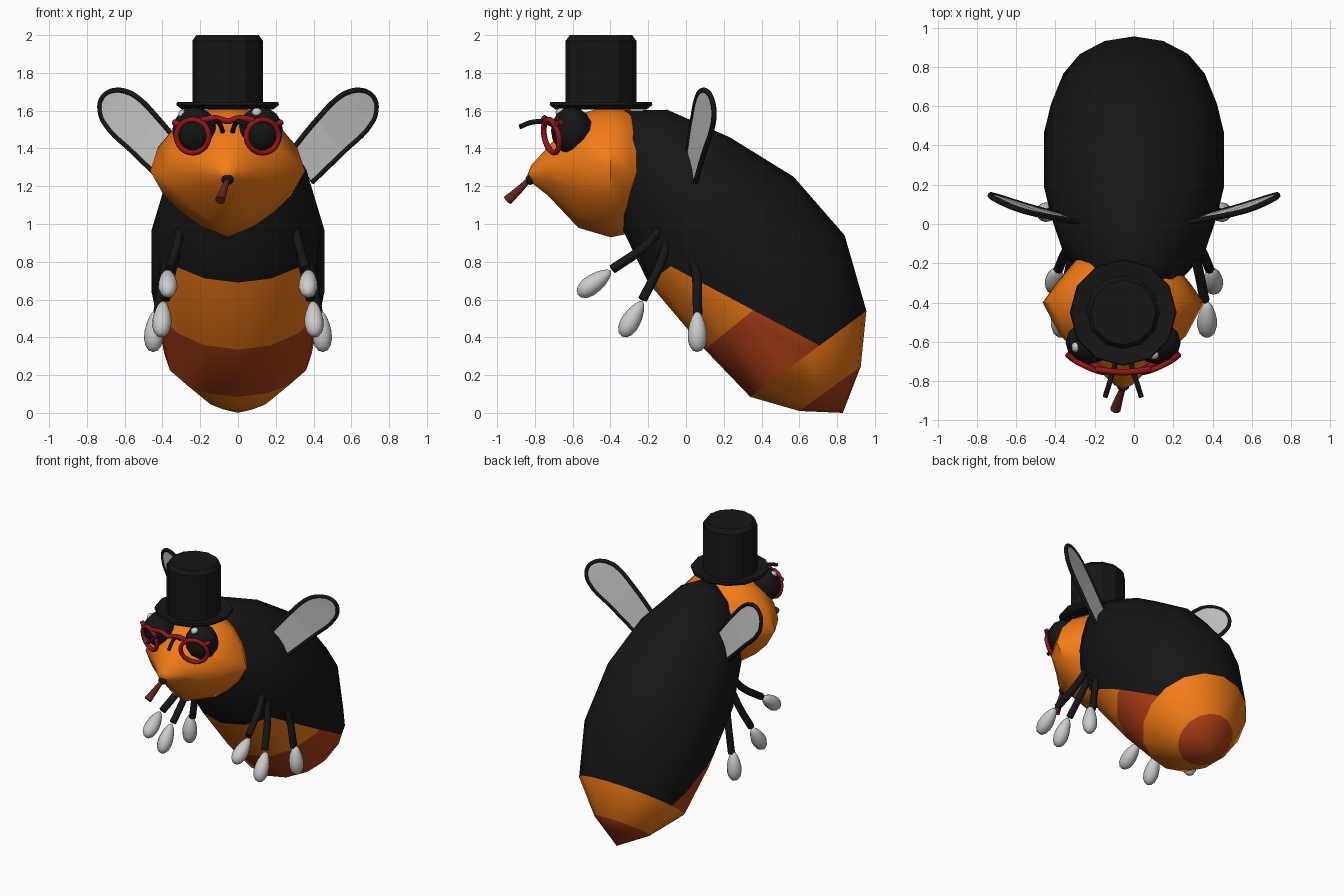
import bpy, bmesh, math
from mathutils import Vector as V

if "Cube" in bpy.data.objects:
    bpy.data.objects.remove(bpy.data.objects["Cube"])

def mat(name, r, g, b):
    m = bpy.data.materials.new(name)
    m.diffuse_color = (r, g, b, 1)
    m.use_nodes = True
    m.node_tree.nodes["Principled BSDF"].inputs["Base Color"].default_value = m.diffuse_color
    return m

BLACK = mat("black", .008, .008, .008)
ORANGE = mat("orange", .9, .2, .008)
RED = mat("rust", .42, .05, .008)
FRAME = mat("frame_red", .3, .008, .01)
BROWN = mat("brown", .12, .02, .012)
CX = -.055  # head is slightly off centre

def finish(name, bm, mats, angle=None):
    bmesh.ops.recalc_face_normals(bm, faces=bm.faces[:])
    me = bpy.data.meshes.new(name)
    bm.to_mesh(me)
    bm.free()
    ob = bpy.data.objects.new(name, me)
    bpy.context.collection.objects.link(ob)
    for m in mats:
        me.materials.append(m)
    if angle:
        bpy.ops.object.select_all(action='DESELECT')
        ob.select_set(True)
        bpy.context.view_layer.objects.active = ob
        bpy.ops.object.shade_smooth_by_angle(angle=math.radians(angle))
    return ob

def loft(rings, start, end, bands=None):
    """Skin rings of points and close both ends on a tip point."""
    bm = bmesh.new()
    rows = [[bm.verts.new(start)]] + [[bm.verts.new(p) for p in r] for r in rings] + [[bm.verts.new(end)]]
    for k, (a, b) in enumerate(zip(rows, rows[1:])):
        n = max(len(a), len(b))
        for i in range(n):
            j = (i + 1) % n
            if len(a) == 1:
                f = bm.faces.new((a[0], b[i], b[j]))
            elif len(b) == 1:
                f = bm.faces.new((a[i], a[j], b[0]))
            else:
                f = bm.faces.new((a[i], a[j], b[j], b[i]))
            f.material_index = bands[k] if bands else 0
    return bm

def tube(name, pts, r, m=None, cyclic=False, radii=None):
    cu = bpy.data.curves.new(name, 'CURVE')
    cu.dimensions = '3D'
    cu.bevel_depth, cu.bevel_resolution, cu.resolution_u = r, 2, 5
    cu.use_fill_caps = True
    s = cu.splines.new('BEZIER')
    s.bezier_points.add(len(pts) - 1)
    s.use_cyclic_u = cyclic
    for i, p in enumerate(pts):
        b = s.bezier_points[i]
        b.co = p
        b.handle_left_type = b.handle_right_type = 'AUTO'
        b.radius = radii[i] if radii else 1
    if m:
        cu.materials.append(m)
    ob = bpy.data.objects.new(name, cu)
    bpy.context.collection.objects.link(ob)

def blob(name, loc, size, m=None, direction=None, taper=0, seg=12):
    bm = bmesh.new()
    bmesh.ops.create_uvsphere(bm, u_segments=seg, v_segments=8, radius=1)
    q = V(direction).to_track_quat('Z', 'Y') if direction else None
    for v in bm.verts:
        t = 1 + taper * v.co.z
        c = V((v.co.x * size[0] * t, v.co.y * size[1] * t, v.co.z * size[2]))
        v.co = (q @ c if q else c) + V(loc)
    finish(name, bm, [m] if m else [], 60)

# Body: tilted rings given by front point, back point and half width
N = 16
prof = [((-.42, 1.33), (-.1, 1.605), .2), ((-.33, .96), (.23, 1.46), .385),
        ((-.2, .69), (.57, 1.25), .457), ((.1, .335), (.84, .94), .457),
        ((.34, .085), (.955, .54), .39), ((.6, .01), (.925, .245), .205)]
rings = []
for f, b, w in prof:
    f, b = V((0, *f)), V((0, *b))
    rings.append([(f + b) / 2 + (b - f) / 2 * math.cos(a) + V((w * math.sin(a), 0, 0))
                  for a in (2 * math.pi * i / N for i in range(N))])
bm = loft(rings, (0, -.33, 1.6), (0, .83, .0), [0, 0, 0, 1, 2, 3, 4])
# Slanted colour edge between the black back and the striped belly
p, n = V((0, -.05, .76)), V((0, .405, .76))
fs = [f for f in bm.faces if f.material_index in (1, 2)]
geom = fs + list({e for f in fs for e in f.edges}) + list({v for f in fs for v in f.verts})
bmesh.ops.bisect_plane(bm, geom=geom, plane_co=p, plane_no=n, dist=1e-4)
for f in bm.faces:
    if f.material_index in (1, 2) and (f.calc_center_median() - p).dot(n) > 0:
        f.material_index = 0
finish("body", bm, [BLACK, ORANGE, RED, ORANGE, RED], 30)

# Head: diamond-like sections tapering forward to the snout
def section(y, rx, rz, zc=1.28):
    out = []
    for i in range(16):
        a = 2 * math.pi * i / 16
        c, s = math.cos(a), math.sin(a)
        e = 1.75 if s > 0 else 1.4
        k = (abs(c) ** e + abs(s) ** e) ** (-1 / e)
        out.append((CX + rx * c * k, y, zc + rz * s * k))
    return out
bm = loft([section(-.17, .23, .22), section(-.3, .34, .33), section(-.4, .41, .35),
           section(-.57, .32, .3), section(-.73, .14, .13), section(-.82, .045, .045, 1.265)],
          (CX, -.14, 1.28), (CX, -.84, 1.26))
finish("head", bm, [ORANGE], 50)

# Top hat: one turned profile
def turned(r, z):
    return [(CX + r * math.cos(math.tau * i / 12), -.45 + r * math.sin(math.tau * i / 12), z) for i in range(12)]
bm = loft([turned(*q) for q in [(.24, 1.605), (.272, 1.63), (.268, 1.645), (.187, 1.63), (.187, 1.97), (.165, 2.0)]],
          (CX, -.45, 1.605), (CX, -.45, 2.0))
finish("top_hat", bm, [BLACK])

# Eyes, spectacle rims and feelers, left and right of the head centre
for s, side in ((-1, "left"), (1, "right")):
    blob(side + "_eye", (CX + s * .175, -.605, 1.495), (.118, .11, .125), BLACK)
    rim = []
    for i in range(12):
        a = math.tau * i / 12
        dx = .085 * math.cos(a)
        rim.append((CX + s * (.185 + dx), -.712 + .45 * dx - .015 * math.sin(a), 1.465 + .087 * math.sin(a)))
    tube(side + "_spectacle_rim", rim, .015, FRAME, True)
    tube(side + "_rim_corner", [(CX + s * .255, -.685, 1.525), (CX + s * .285, -.662, 1.54)], .016, FRAME)
    tube(side + "_feeler", [(CX + s * .02, -.62, 1.47), (CX + s * .045, -.73, 1.535),
                            (CX + s * .07, -.81, 1.54), (CX + s * .092, -.88, 1.515)], .013, BLACK)
tube("spectacle_bridge", [(CX - .14, -.74, 1.55), (CX - .06, -.75, 1.56), (CX, -.755, 1.545),
                          (CX + .06, -.75, 1.56), (CX + .14, -.74, 1.55)], .016, FRAME)
blob("left_eye_glint", (-.295, -.625, 1.575), (.022, .03, .03))
blob("right_eye_glint", (.1, -.66, 1.59), (.028, .03, .025))

# Nose and cigar
blob("nose", (CX, -.825, 1.235), (.032, .025, .028), BLACK)
tube("cigar", [(CX, -.83, 1.235), (-.075, -.885, 1.18), (-.095, -.945, 1.125)], .027, BROWN, radii=[.5, .75, 1])

# Wings: grey membrane with a black rim, open at the root
outline = [(.285, .01, 1.39), (.42, .035, 1.555), (.54, .06, 1.675), (.59, .075, 1.7), (.635, .092, 1.708), (.69, .118, 1.695),
           (.725, .138, 1.655), (.73, .148, 1.6), (.71, .145, 1.54), (.55, .095, 1.375), (.39, .05, 1.22)]
for s, side in ((-1, "left"), (1, "right")):
    pts = [(s * x, y, z) for x, y, z in outline]
    bm = bmesh.new()
    vs = [bm.verts.new(q) for q in pts]
    for i in range(5):
        j = 10 - i
        bm.faces.new([vs[i], vs[i + 1], vs[j - 1], vs[j]] if i < 4 else [vs[4], vs[5], vs[6]])
    wing = finish(side + "_wing", bm, [])
    wing.modifiers.new("thickness", 'SOLIDIFY').thickness = .012
    wing.modifiers["thickness"].offset = 0
    tube(side + "_wing_rim", pts, .014, BLACK)

# Three pairs of legs with drop-shaped feet: path, foot centre, foot direction
legs = [("front", [(.3, -.12, .99), (.325, -.22, .88), (.36, -.39, .76)], (.372, -.485, .688), (-.002, -.19, -.14)),
        ("middle", [(.3, -.08, .97), (.345, -.14, .78), (.385, -.23, .6)], (.402, -.285, .498), (.01, -.1, -.17)),
        ("rear", [(.32, -.01, .95), (.385, .05, .76), (.425, .062, .52)], (.445, .06, .43), (.01, 0, -.2))]
for s, side in ((-1, "left"), (1, "right")):
    for name, path, foot, d in legs:
        tube(f"{side}_{name}_leg", [(s * x, y, z) for x, y, z in path], .025, BLACK)
        blob(f"{side}_{name}_foot", (s * foot[0], foot[1], foot[2]), (.05, .05, .108),
             None, (s * d[0], d[1], d[2]), .25)
